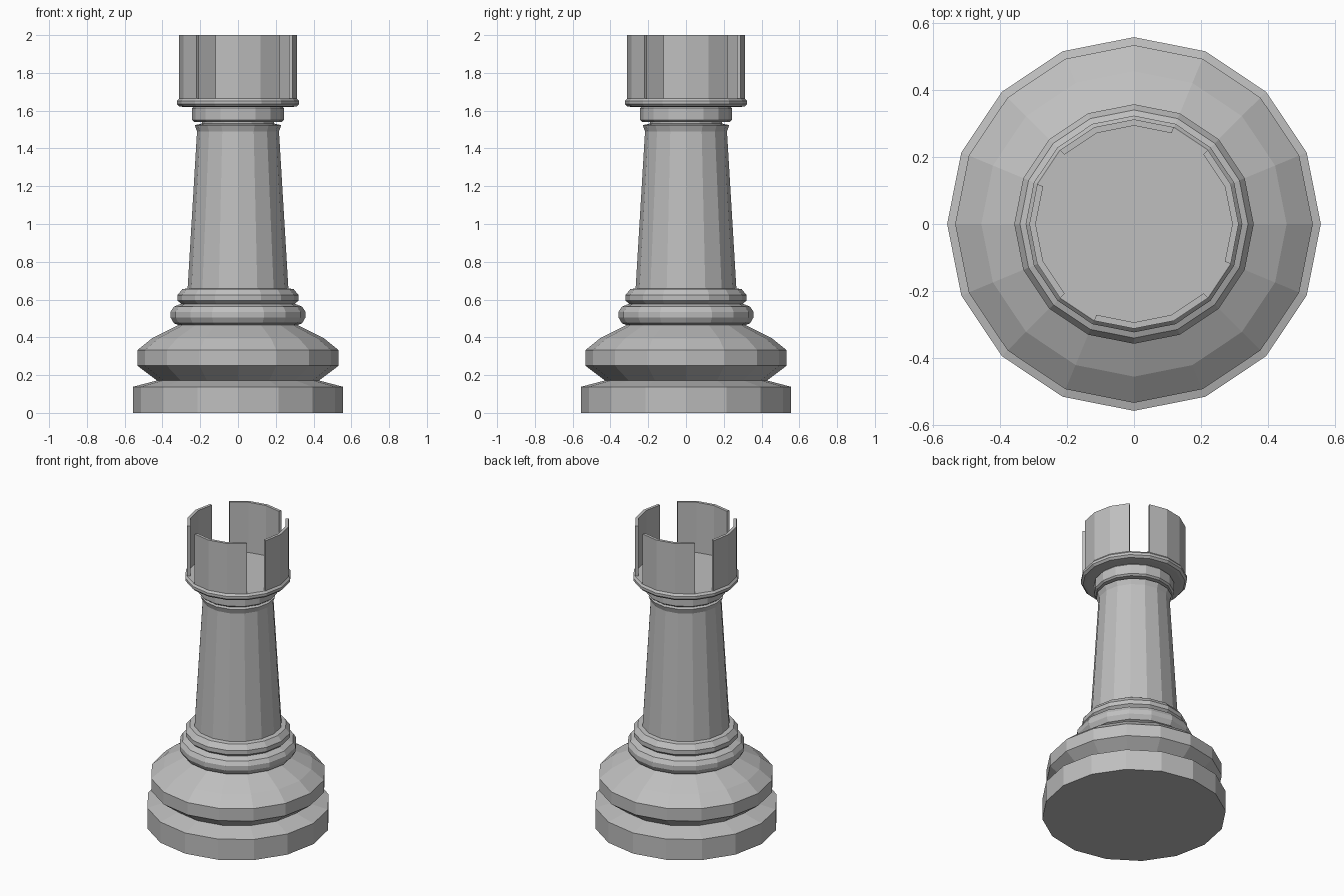
import bpy, bmesh
from math import cos, sin, tau

SIDES = 16

cube = bpy.data.objects.get("Cube")
if cube:
    bpy.data.objects.remove(cube, do_unlink=True)

stone = bpy.data.materials.new("grey stone")
stone.use_nodes = True
GREY = (0.52, 0.52, 0.52, 1)
stone.diffuse_color = GREY
stone.node_tree.nodes["Principled BSDF"].inputs["Base Color"].default_value = GREY


def point(r, z, step):
    a = tau * step / SIDES
    return (r * cos(a), r * sin(a), z)


def finish(name, bm):
    bmesh.ops.recalc_face_normals(bm, faces=bm.faces)
    mesh = bpy.data.meshes.new(name)
    bm.to_mesh(mesh)
    bm.free()
    mesh.materials.append(stone)
    bpy.context.collection.objects.link(bpy.data.objects.new(name, mesh))


def turned(name, profile):
    """Closed faceted solid turned from (radius, height) pairs."""
    bm = bmesh.new()
    rings = [[bm.verts.new(point(r, z, i)) for i in range(SIDES)] for r, z in profile]
    for low, high in zip(rings, rings[1:]):
        for i in range(SIDES):
            j = (i + 1) % SIDES
            bm.faces.new((low[i], low[j], high[j], high[i]))
    bm.faces.new(rings[0])
    bm.faces.new(rings[-1])
    finish(name, bm)


def battlement(name, start, count, inner, outer, bottom, top):
    """Curved wall section covering a number of facets."""
    bm = bmesh.new()
    section = [(inner, bottom), (outer, bottom), (outer, top), (inner, top)]
    cuts = [[bm.verts.new(point(r, z, start + k)) for r, z in section]
            for k in range(count + 1)]
    for a, b in zip(cuts, cuts[1:]):
        for i in range(4):
            j = (i + 1) % 4
            bm.faces.new((a[i], a[j], b[j], b[i]))
    bm.faces.new(cuts[0])
    bm.faces.new(cuts[-1])
    finish(name, bm)


# Foot and rounded base
turned("foot", [(0.557, 0), (0.557, 0.138), (0.42, 0.174)])
turned("base_bulge", [(0.43, 0.172), (0.533, 0.25), (0.533, 0.332),
                      (0.455, 0.395), (0.31, 0.468)])

# Collars under the shaft
turned("lower_collar", [(0.315, 0.465), (0.34, 0.475), (0.357, 0.505),
                        (0.357, 0.535), (0.34, 0.562), (0.30, 0.578)])
turned("upper_collar", [(0.298, 0.575), (0.321, 0.595), (0.321, 0.623),
                        (0.295, 0.655), (0.26, 0.66)])

# Tapered shaft with flared lip
turned("shaft", [(0.267, 0.655), (0.217, 1.49), (0.229, 1.523), (0.19, 1.532)])

# Neck and crown platform
turned("neck", [(0.19, 1.53), (0.19, 1.54), (0.232, 1.54), (0.243, 1.55),
                (0.243, 1.613), (0.235, 1.622)])
turned("crown_platform", [(0.29, 1.62), (0.31, 1.622), (0.323, 1.635),
                          (0.323, 1.652), (0.312, 1.665)])

# Four battlements, each three facets wide with a one-facet gap
for n in range(4):
    battlement(f"battlement_{n + 1}", 4 * n - 1, 3, 0.293, 0.312, 1.66, 2.0)
